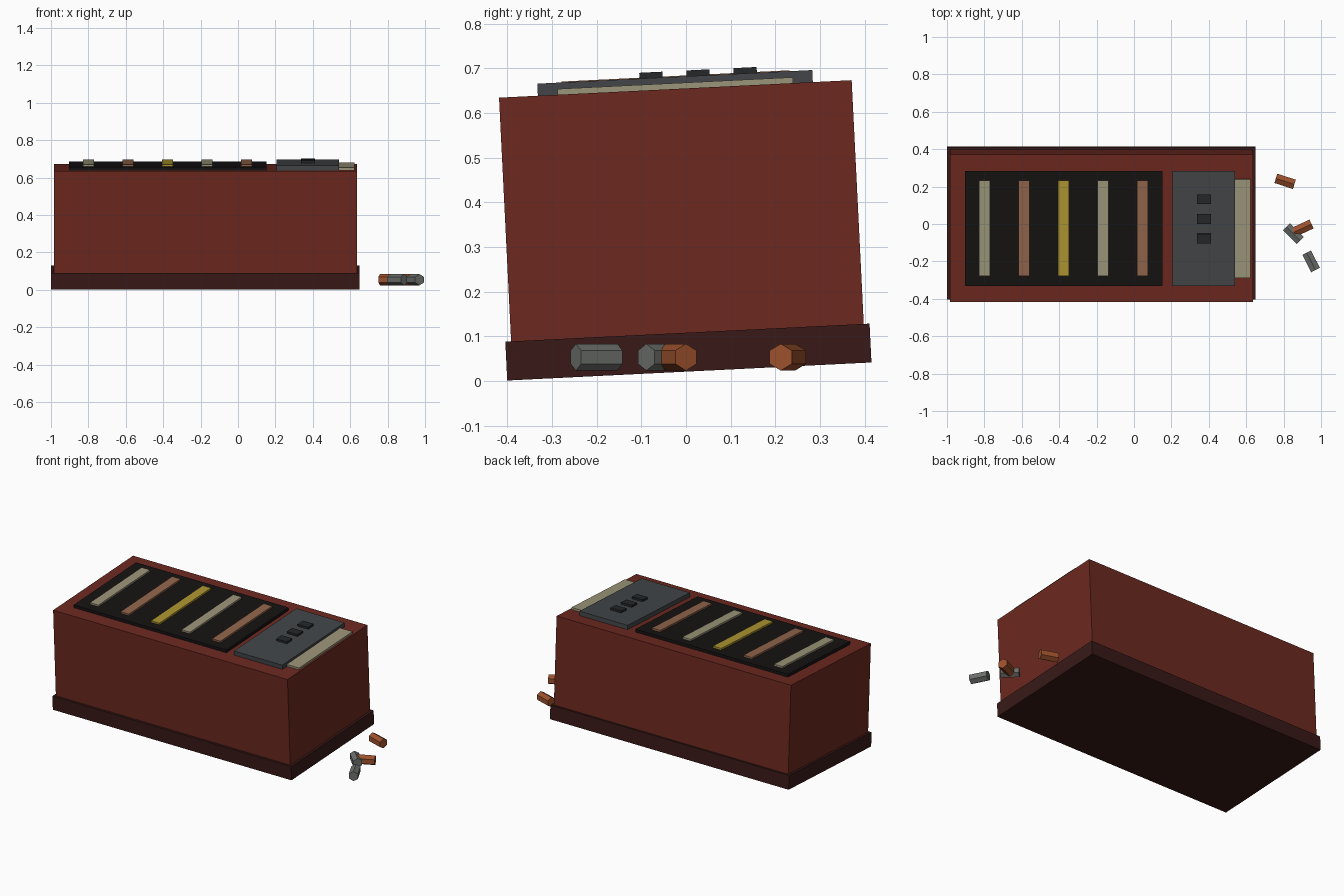
import bpy
import math
from mathutils import Matrix

if "Cube" in bpy.data.objects:
    bpy.data.objects.remove(bpy.data.objects["Cube"])

# Materials
def mat(name, rgb):
    m = bpy.data.materials.new(name)
    m.diffuse_color = (*rgb, 1)
    m.use_nodes = True
    m.node_tree.nodes["Principled BSDF"].inputs["Base Color"].default_value = m.diffuse_color
    return m

RED = mat("dark_red", (0.15, 0.022, 0.014))
MAROON = mat("maroon", (0.04, 0.01, 0.009))
BLACK = mat("black", (0.008, 0.006, 0.006))
SLATE = mat("slate", (0.055, 0.06, 0.065))
BUTTON = mat("button_black", (0.018, 0.02, 0.022))
CREAM = mat("cream", (0.33, 0.30, 0.19))
TAN = mat("tan", (0.28, 0.13, 0.07))
YELLOW = mat("yellow", (0.42, 0.30, 0.03))
COPPER = mat("copper", (0.33, 0.08, 0.025))
STEEL = mat("steel", (0.15, 0.16, 0.15))

# The whole case leans slightly about x
TILT = Matrix.Translation((0, 0.0075, 0.0215)) @ Matrix.Rotation(0.0495, 4, 'X')

def box(name, x, y, z, material):
    """Box from (min, max) ranges in the leaning case's own frame."""
    bpy.ops.mesh.primitive_cube_add(size=1)
    ob = bpy.context.object
    ob.name = name
    rng = (x, y, z)
    ob.data.transform(Matrix.Translation([(a + b) / 2 for a, b in rng])
                      @ Matrix.Diagonal([b - a for a, b in rng] + [1]))
    ob.matrix_world = TILT
    ob.data.materials.append(material)
    return ob

# Case
box("plinth", (-1, 0.65), (-0.408, 0.408), (0, 0.087), MAROON)
box("case_body", (-0.985, 0.635), (-0.395, 0.395), (0.08, 0.633), RED)

# Top panels
box("display_tray", (-0.903, 0.152), (-0.308, 0.308), (0.625, 0.651), BLACK)
box("control_panel", (0.206, 0.539), (-0.308, 0.308), (0.625, 0.66), SLATE)
box("label_strip", (0.53, 0.624), (-0.264, 0.264), (0.625, 0.646), CREAM)

# Coloured bars in the tray
for i, m in enumerate((CREAM, TAN, YELLOW, CREAM, TAN)):
    cx = -0.799 + 0.211 * i
    box(f"display_bar_{i + 1}", (cx - 0.029, cx + 0.029), (-0.254, 0.257), (0.648, 0.662), m)

# Buttons
for i in range(3):
    cy = -0.053 + 0.1055 * i
    box(f"button_{i + 1}", (0.338, 0.411), (cy - 0.026, cy + 0.026), (0.655, 0.673), BUTTON)

# Loose hexagonal slugs lying beside the case
SLUGS = [(0.808, 0.228, -18, COPPER), (0.902, -0.022, 25, COPPER),
         (0.852, -0.052, -45, STEEL), (0.947, -0.2, -63, STEEL)]
for i, (x, y, deg, m) in enumerate(SLUGS):
    bpy.ops.mesh.primitive_cylinder_add(vertices=6, radius=0.03, depth=0.104)
    ob = bpy.context.object
    ob.name = f"loose_slug_{i + 1}"
    ob.matrix_world = (Matrix.Translation((x, y, 0.0535))
                       @ Matrix.Rotation(math.radians(deg), 4, 'Z')
                       @ Matrix.Rotation(math.pi / 2, 4, 'Y')
                       @ Matrix.Rotation(math.pi / 6 + math.pi / 3, 4, 'Z')
                       @ Matrix.Rotation(0, 4, 'Z'))
    ob.data.materials.append(m)
